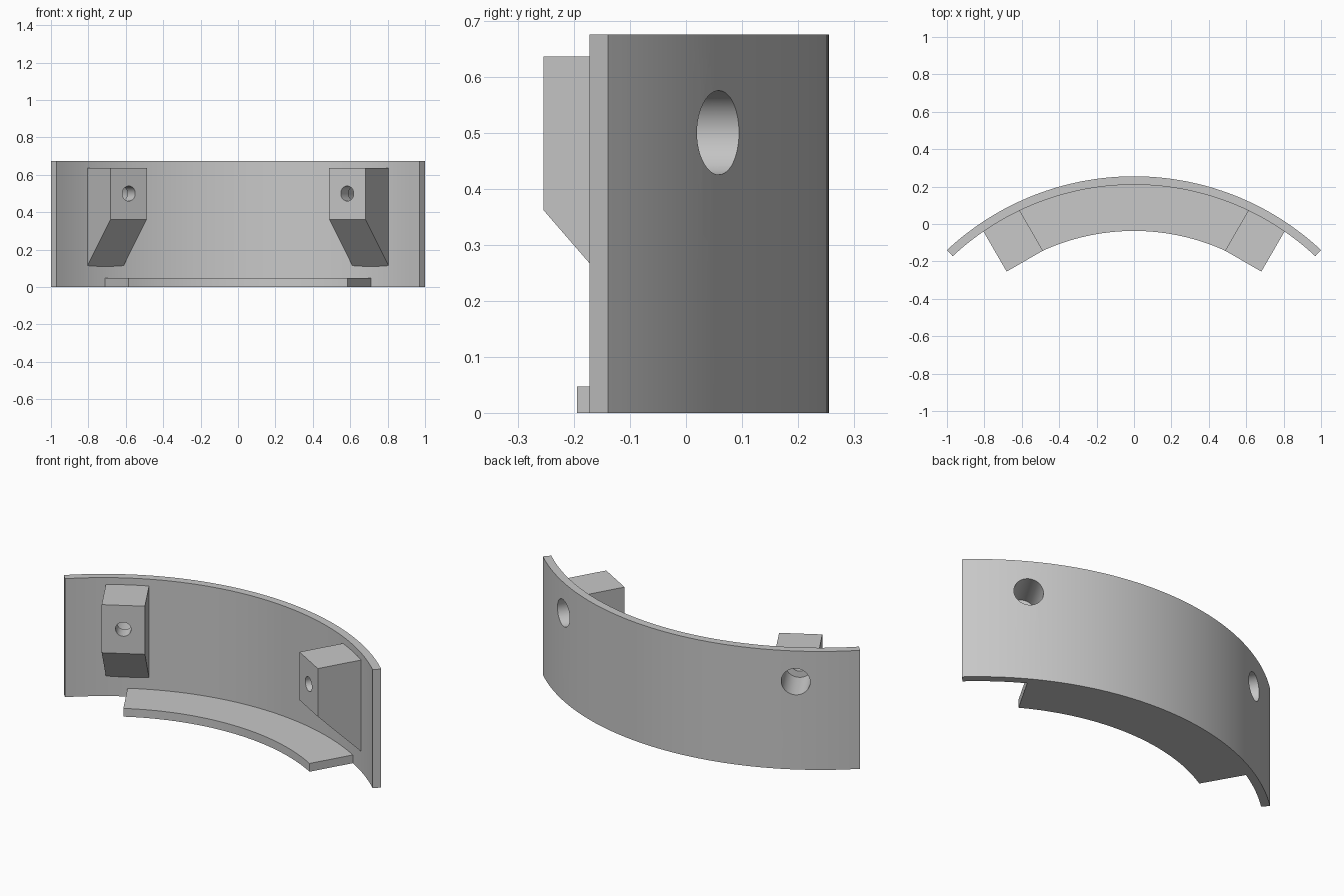
import bpy, bmesh
from math import sin, cos, pi, radians
from mathutils import Matrix, Vector

cube = bpy.data.objects.get("Cube")
if cube:
    bpy.data.objects.remove(cube, do_unlink=True)

CENTRE_Y = -1.21          # axis of the arc
R_OUT, R_IN, R_FRONT = 1.465, 1.42, 1.168
R_EMBED = 1.44            # parts end inside the wall
HEIGHT, HOLE_Z = 0.675, 0.5

grey = bpy.data.materials.new("plain grey")
grey.use_nodes = True
grey.diffuse_color = (0.58, 0.58, 0.58, 1)
grey.node_tree.nodes["Principled BSDF"].inputs["Base Color"].default_value = grey.diffuse_color


def make(name, bm):
    bmesh.ops.recalc_face_normals(bm, faces=bm.faces)
    mesh = bpy.data.meshes.new(name)
    bm.to_mesh(mesh)
    bm.free()
    mesh.materials.append(grey)
    obj = bpy.data.objects.new(name, mesh)
    bpy.context.collection.objects.link(obj)
    return obj


def extrude(bm, points, offset):
    face = bm.faces.new([bm.verts.new(p) for p in points])
    out = bmesh.ops.extrude_face_region(bm, geom=[face])
    verts = [v for v in out["geom"] if isinstance(v, bmesh.types.BMVert)]
    bmesh.ops.translate(bm, verts=verts, vec=offset)


def arc_slab(name, r_in, r_out, half_angle, height, steps):
    angles = [radians(half_angle) * (2 * i / steps - 1) for i in range(steps + 1)]
    ring = [(r_out, a) for a in angles] + [(r_in, a) for a in reversed(angles)]
    bm = bmesh.new()
    extrude(bm, [(r * sin(a), CENTRE_Y + r * cos(a), 0) for r, a in ring], (0, 0, height))
    return make(name, bm)


def radial_frame(side):
    # Local y runs outward along the radius
    return Matrix.Translation((0, CENTRE_Y, 0)) @ Matrix.Rotation(-side * radians(30), 4, 'Z')


def boss(name, side):
    # Side profile with a 45 degree underside
    half, low, high = 0.112, 0.362, 0.636
    profile = [(R_FRONT, high), (R_EMBED, high),
               (R_EMBED, low - (R_EMBED - R_FRONT)), (R_FRONT, low)]
    bm = bmesh.new()
    extrude(bm, [(-half, y, z) for y, z in profile], (2 * half, 0, 0))
    bm.transform(radial_frame(side))
    return make(name, bm)


def hole_cutter(name, side, steps=48):
    # Stepped bore: narrow at the front, wide at the back
    bm = bmesh.new()
    rings = []
    for r, y in [(0.04, 1.1), (0.04, 1.25), (0.075, 1.25), (0.075, 1.6)]:
        rings.append([bm.verts.new((r * cos(2 * pi * i / steps), y,
                                    HOLE_Z + r * sin(2 * pi * i / steps))) for i in range(steps)])
    for a, b in zip(rings, rings[1:]):
        for i in range(steps):
            j = (i + 1) % steps
            bm.faces.new((a[i], a[j], b[j], b[i]))
    bm.faces.new(rings[0])
    bm.faces.new(rings[-1])
    bm.transform(radial_frame(side))
    obj = make(name, bm)
    obj.hide_render = True
    return obj


def cut(obj, cutter):
    mod = obj.modifiers.new("bore", 'BOOLEAN')
    mod.operation, mod.solver, mod.object = 'DIFFERENCE', 'EXACT', cutter
    bpy.ops.object.select_all(action='DESELECT')
    obj.select_set(True)
    bpy.context.view_layer.objects.active = obj
    bpy.ops.object.modifier_apply(modifier=mod.name)


# Curved wall and bottom flange
wall = arc_slab("curved_wall", R_IN, R_OUT, 43.05, HEIGHT, 64)
flange = arc_slab("bottom_flange", R_FRONT + 0.005, R_EMBED, 30, 0.047, 48)
parts = [wall, flange]

# Screw bosses with bores through boss and wall
for side, label in ((1, "left"), (-1, "right")):
    block = boss(label + "_screw_boss", side)
    cutter = hole_cutter(label + "_bore_cutter", side)
    cut(wall, cutter)
    cut(block, cutter)
    bpy.data.objects.remove(cutter, do_unlink=True)
    parts.append(block)

# Smooth curved faces, sharp edges kept
bpy.ops.object.select_all(action='DESELECT')
for obj in parts:
    obj.select_set(True)
bpy.context.view_layer.objects.active = wall
bpy.ops.object.shade_smooth_by_angle(angle=radians(30))
